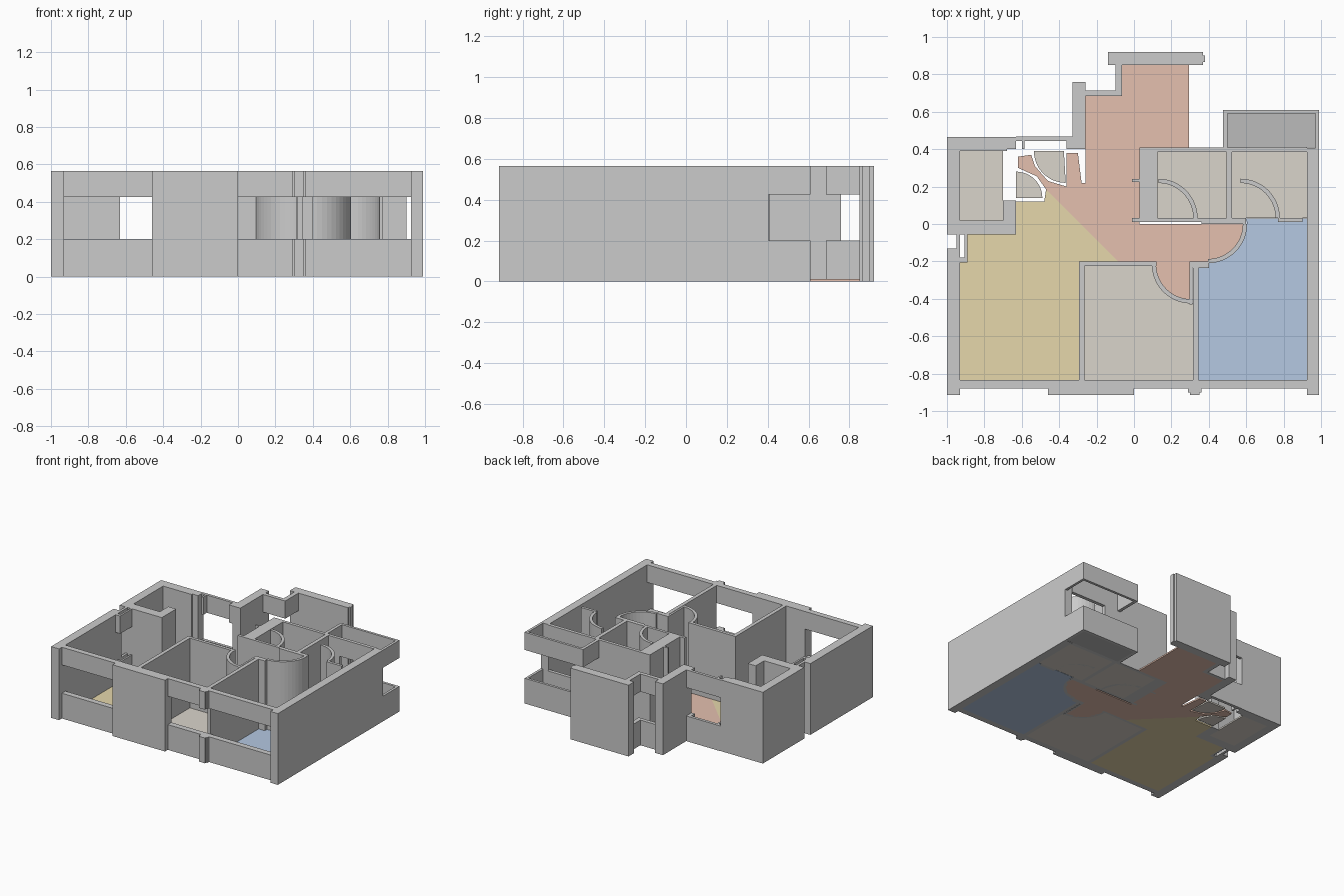
import bpy, bmesh, math

H, SILL, HEAD, FLOOR = 0.565, 0.20, 0.425, 0.012


def material(name, rgb):
    m = bpy.data.materials.new(name)
    m.diffuse_color = (*rgb, 1)
    return m


def build(name, prisms, mat=None):
    """One object out of upright prisms: (outline points, bottom, top)."""
    bm = bmesh.new()
    for pts, z0, z1 in prisms:
        face = bm.faces.new([bm.verts.new((x, y, z0)) for x, y in pts])
        top = bmesh.ops.extrude_face_region(bm, geom=[face])["geom"]
        bmesh.ops.translate(bm, vec=(0, 0, z1 - z0),
                            verts=[v for v in top if isinstance(v, bmesh.types.BMVert)])
    bmesh.ops.recalc_face_normals(bm, faces=bm.faces)
    me = bpy.data.meshes.new(name)
    bm.to_mesh(me)
    bm.free()
    ob = bpy.data.objects.new(name, me)
    bpy.context.collection.objects.link(ob)
    if mat:
        me.materials.append(mat)
    return ob


def rect(x0, y0, x1, y1):
    return [(x0, y0), (x1, y0), (x1, y1), (x0, y1)]


def arc(cx, cy, r, a0, a1, n=12):
    return [(cx + r * math.cos(math.radians(a0 + (a1 - a0) * i / n)),
             cy + r * math.sin(math.radians(a0 + (a1 - a0) * i / n))) for i in range(n + 1)]


def walls(name, *rects):
    build(name, [(rect(*r), 0, H) for r in rects])


def windows(name, *rects):
    build(name, [(rect(*r), a, b) for r in rects for a, b in ((0, SILL), (HEAD, H))])


# outer walls
walls("left_wall", (-1, -0.915, -0.93, -0.13), (-1, -0.055, -0.93, 0.465))
walls("right_wall", (0.925, -0.915, 0.99, 0.405))
walls("front_pier", (-0.46, -0.915, 0, -0.835))
walls("service_room_walls", (-0.93, 0.39, -0.68, 0.465), (-0.68, 0.40, -0.63, 0.465),
      (-0.93, -0.055, -0.63, 0.02), (-0.70, 0.02, -0.63, 0.125))
walls("back_pier", (-0.33, 0.40, -0.26, 0.76))
walls("entrance_wall", (-0.14, 0.85, 0.37, 0.92), (0.36, 0.865, 0.38, 0.90))

# window openings: sill and head bands
windows("front_left_window", (-0.93, -0.88, -0.46, -0.835))
windows("front_right_window", (0, -0.88, 0.925, -0.835),
        (0.29, -0.90, 0.36, -0.88), (0.30, -0.915, 0.35, -0.90))
windows("side_window", (-0.95, -0.13, -0.93, -0.055), (-0.93, -0.205, -0.89, -0.18),
        (-0.905, -0.18, -0.89, -0.055))
windows("back_left_window", (-0.63, 0.445, -0.33, 0.468), (-0.60, 0.40, -0.585, 0.445),
        (-0.36, 0.40, -0.33, 0.445))
windows("corner_window", (-0.26, 0.685, -0.065, 0.715), (-0.10, 0.715, -0.065, 0.85))
windows("bath_window", (0.62, 0.385, 0.925, 0.412))
windows("balcony_parapet", (0.475, 0.405, 0.50, 0.61), (0.50, 0.59, 0.97, 0.61),
        (0.97, 0.405, 0.99, 0.61))

# inner partitions
walls("bedroom_partitions", (-0.295, -0.835, -0.265, -0.2), (-0.265, -0.225, 0.12, -0.2),
      (0.315, -0.835, 0.345, -0.2), (0.30, -0.235, 0.40, -0.2))
walls("bath_partitions", (0.03, 0.02, 0.10, 0.41), (0.10, 0.03, 0.125, 0.385),
      (0.10, 0.385, 0.62, 0.41), (0.495, 0.03, 0.525, 0.385),
      (-0.01, 0.01, 0.36, 0.032), (0.36, 0.0, 0.60, 0.032),
      (0.77, 0.01, 0.90, 0.032), (-0.01, 0.225, 0.03, 0.24))

# door leaf and curved door sweeps
walls("door_leaf", (0.297, -0.43, 0.312, -0.2))
for name, cx, cy, a in (("bedroom_door_sweep", 0.305, -0.215, 180),
                        ("main_bedroom_door_sweep", 0.395, 0.0, 270),
                        ("bath_door_sweep", 0.13, 0.032, 0),
                        ("second_bath_door_sweep", 0.57, 0.032, 0)):
    ring = arc(cx, cy, 0.187, a, a + 90) + arc(cx, cy, 0.21, a + 90, a)
    build(name, [(ring, 0, H)])

# floors
red = material("hall_red", (0.78, 0.53, 0.43))
yellow = material("living_yellow", (0.79, 0.68, 0.41))
blue = material("bedroom_blue", (0.46, 0.58, 0.76))
beige = material("room_beige", (0.70, 0.66, 0.60))
dark = material("balcony_grey", (0.50, 0.50, 0.50))

hall = ([(-0.26, 0.69), (-0.065, 0.69), (-0.065, 0.85), (0.295, 0.85), (0.295, 0.41),
         (0.03, 0.41), (0.03, 0.0)]
        + arc(0.395, 0.0, 0.2, 0, -90)
        + [(0.305, -0.2)] + arc(0.305, -0.215, 0.2, 270, 180)
        + [(0.105, -0.2), (-0.085, -0.2), (-0.47, 0.185), (-0.52, 0.255), (-0.62, 0.30),
           (-0.62, 0.36), (-0.55, 0.37), (-0.53, 0.31), (-0.46, 0.23), (-0.36, 0.20),
           (-0.36, 0.38), (-0.30, 0.38), (-0.28, 0.22), (-0.26, 0.22)])
build("hall_floor", [(hall, 0, FLOOR)], red)
living = [(-0.93, -0.835), (-0.295, -0.835), (-0.295, -0.2), (-0.085, -0.2), (-0.47, 0.185),
          (-0.48, 0.12), (-0.63, 0.12), (-0.63, -0.055), (-0.89, -0.055), (-0.89, -0.205),
          (-0.93, -0.205)]
build("living_floor", [(living, 0, FLOOR)], yellow)
main_bed = [(0.345, -0.835), (0.925, -0.835), (0.925, 0.03), (0.60, 0.03)] \
    + arc(0.395, 0.0, 0.21, 0, -90) + [(0.395, -0.235), (0.345, -0.235)]
build("main_bedroom_floor", [(main_bed, 0, FLOOR)], blue)
bed = [(-0.265, -0.835), (0.315, -0.835), (0.315, -0.425)] \
    + arc(0.305, -0.215, 0.21, 270, 180) + [(-0.265, -0.225)]
build("bedroom_floor", [(bed, 0, FLOOR)], beige)
build("bath_floor", [(rect(0.125, 0.032, 0.495, 0.385), 0, FLOOR)], beige)
build("second_bath_floor", [(rect(0.525, 0.032, 0.925, 0.385), 0, FLOOR)], beige)
build("service_room_floor", [(rect(-0.93, 0.02, -0.70, 0.39), 0, FLOOR)], beige)
build("door_sector_floor_a", [([(-0.375, 0.39)] + arc(-0.365, 0.39, 0.17, 180, 270), 0, FLOOR)], beige)
build("door_sector_floor_b", [([(-0.63, 0.14)] + arc(-0.63, 0.14, 0.14, 0, 90), 0, FLOOR)], beige)
build("balcony_floor", [(rect(0.50, 0.41, 0.97, 0.59), 0, FLOOR)], dark)
